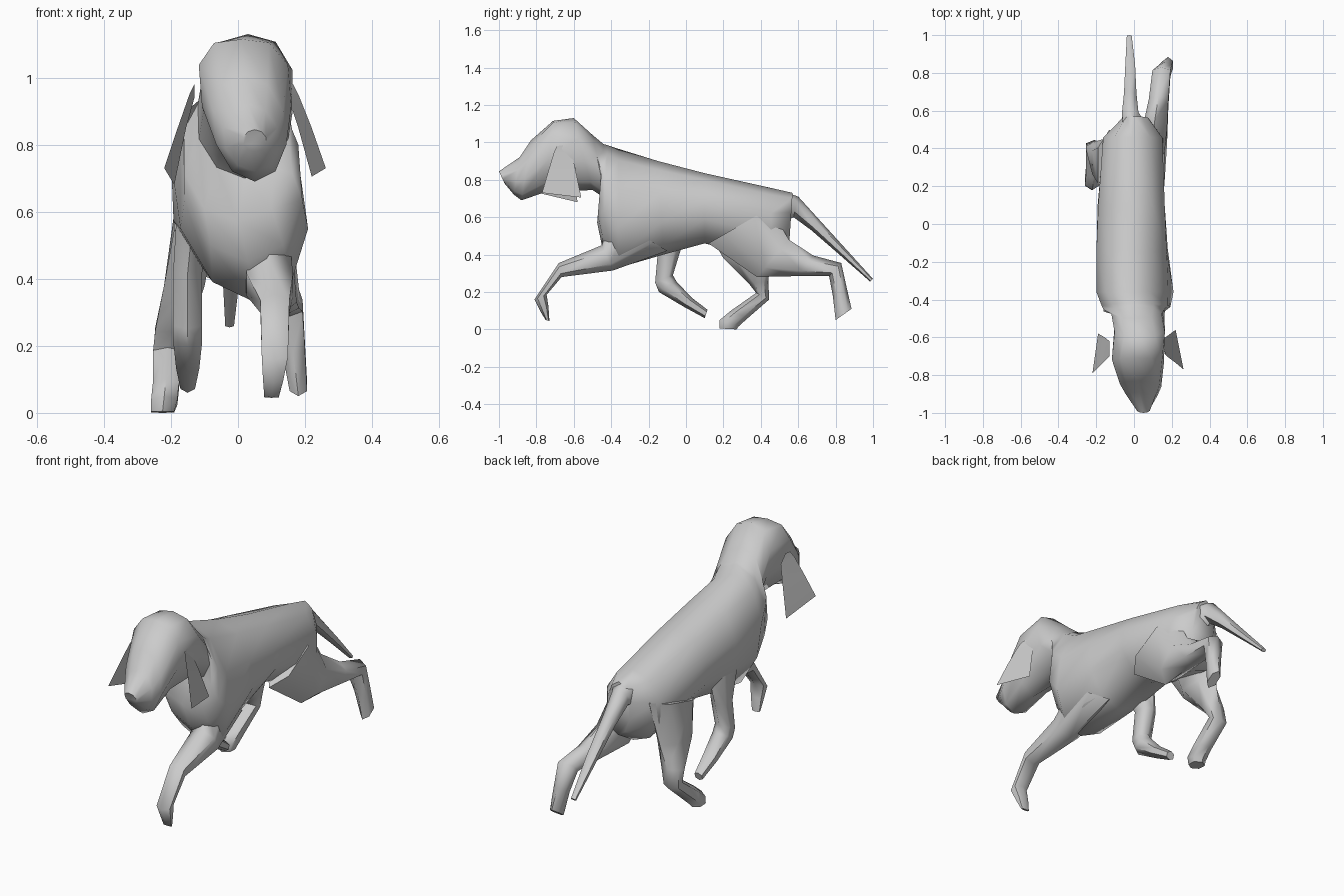
import bpy, bmesh, math


def finish(name, bm, angle):
    bmesh.ops.recalc_face_normals(bm, faces=bm.faces)
    me = bpy.data.meshes.new(name)
    bm.to_mesh(me)
    bm.free()
    ob = bpy.data.objects.new(name, me)
    bpy.context.collection.objects.link(ob)
    bpy.ops.object.select_all(action='DESELECT')
    ob.select_set(True)
    bpy.context.view_layer.objects.active = ob
    bpy.ops.object.shade_smooth_by_angle(angle=math.radians(angle))
    return ob


def loft(name, rings, sides=8):
    """Each ring: edge A (y, z), edge B (y, z), x at A, x at B, half width, bias of widest point."""
    bm = bmesh.new()
    loops = []
    for (ay, az), (by, bz), xa, xb, hw, bias in rings:
        loop = []
        for i in range(sides):
            t = 2 * math.pi * i / sides
            s = ((1 - math.cos(t)) / 2) ** bias
            loop.append(bm.verts.new((xa + (xb - xa) * s + hw * math.sin(t),
                                      ay + (by - ay) * s, az + (bz - az) * s)))
        loops.append(loop)
    for p, q in zip(loops, loops[1:]):
        for i in range(sides):
            j = (i + 1) % sides
            bm.faces.new((p[i], p[j], q[j], q[i]))
    bm.faces.new(loops[0])
    bm.faces.new(loops[-1])
    return finish(name, bm, 60)


def limb(name, rings, sides=6):
    return loft(name, [(a, b, x, x, hw, 1) for a, b, x, hw in rings], sides)


# Body, neck and head in one skin: back edge, belly edge
loft("body_and_head", [
    ((0.57, 0.73), (0.55, 0.43), 0.00, 0.02, 0.07, 1),
    ((0.46, 0.755), (0.45, 0.37), -0.01, 0.00, 0.165, 1),
    ((0.10, 0.835), (0.10, 0.46), -0.01, -0.02, 0.185, 1),
    ((-0.15, 0.90), (-0.12, 0.40), -0.02, 0.00, 0.195, 1),
    ((-0.36, 0.965), (-0.36, 0.33), -0.04, 0.05, 0.20, 1),
    ((-0.42, 0.985), (-0.45, 0.45), -0.01, 0.03, 0.185, 1),
    ((-0.44, 0.99), (-0.475, 0.57), 0.00, 0.00, 0.17, 1),
    ((-0.50, 1.04), (-0.43, 0.70), 0.01, 0.02, 0.14, 1),
    ((-0.60, 1.13), (-0.50, 0.745), 0.03, 0.03, 0.14, 1.2),
    ((-0.71, 1.115), (-0.75, 0.735), 0.01, 0.04, 0.14, 1.5),
    ((-0.83, 1.01), (-0.88, 0.69), 0.02, 0.05, 0.11, 1),
    ((-0.89, 0.92), (-0.92, 0.72), 0.03, 0.05, 0.085, 1),
    ((-1.00, 0.845), (-0.97, 0.78), 0.05, 0.05, 0.035, 1),
], 10)

# Tail
limb("tail", [
    ((0.53, 0.735), (0.52, 0.57), 0.0, 0.07),
    ((0.60, 0.71), (0.575, 0.60), -0.02, 0.05),
    ((0.70, 0.60), (0.67, 0.53), -0.02, 0.038),
    ((0.85, 0.435), (0.82, 0.40), -0.02, 0.03),
    ((1.00, 0.27), (0.985, 0.255), -0.025, 0.015),
])

# Hind leg kicked back
limb("hind_leg_right", [
    ((0.45, 0.65), (0.12, 0.46), 0.10, 0.07),
    ((0.55, 0.48), (0.38, 0.28), 0.11, 0.075),
    ((0.68, 0.395), (0.60, 0.285), 0.13, 0.06),
    ((0.83, 0.355), (0.765, 0.285), 0.145, 0.055),
    ((0.86, 0.22), (0.785, 0.18), 0.165, 0.04),
    ((0.885, 0.11), (0.80, 0.05), 0.18, 0.03),
])

# Planted hind leg
limb("hind_leg_left", [
    ((0.50, 0.62), (0.12, 0.52), -0.13, 0.07),
    ((0.45, 0.38), (0.20, 0.38), -0.16, 0.07),
    ((0.44, 0.26), (0.34, 0.24), -0.195, 0.06),
    ((0.445, 0.16), (0.375, 0.195), -0.21, 0.05),
    ((0.33, 0.06), (0.24, 0.10), -0.215, 0.045),
    ((0.28, 0.015), (0.18, 0.05), -0.22, 0.045),
    ((0.27, 0.0), (0.18, 0.005), -0.225, 0.04),
])

# Foreleg reaching forward
limb("front_leg_right", [
    ((-0.40, 0.60), (-0.10, 0.42), 0.08, 0.08),
    ((-0.45, 0.45), (-0.39, 0.315), 0.095, 0.08),
    ((-0.68, 0.355), (-0.665, 0.28), 0.11, 0.05),
    ((-0.81, 0.16), (-0.745, 0.185), 0.11, 0.045),
    ((-0.775, 0.09), (-0.735, 0.12), 0.105, 0.035),
    ((-0.75, 0.05), (-0.73, 0.045), 0.10, 0.025),
])

# Folded foreleg
limb("front_leg_left", [
    ((-0.25, 0.62), (0.00, 0.60), -0.13, 0.06),
    ((-0.15, 0.42), (-0.03, 0.42), -0.15, 0.05),
    ((-0.165, 0.25), (-0.07, 0.29), -0.15, 0.05),
    ((-0.145, 0.20), (-0.05, 0.255), -0.15, 0.05),
    ((-0.01, 0.12), (0.03, 0.17), -0.15, 0.04),
    ((0.10, 0.06), (0.115, 0.105), -0.15, 0.025),
])


# Thin hanging ears, folded across the middle
def ear(name, rows):
    bm = bmesh.new()
    vs = [[bm.verts.new(p) for p in row] for row in rows]
    for p, q in zip(vs, vs[1:]):
        bm.faces.new((p[0], p[1], q[1], q[0]))
    finish(name, bm, 20)


ear("ear_right", [
    ((0.165, -0.69, 0.98), (0.16, -0.66, 0.985)),
    ((0.18, -0.705, 0.95), (0.15, -0.61, 0.94)),
    ((0.22, -0.735, 0.85), (0.18, -0.59, 0.85)),
    ((0.262, -0.77, 0.73), (0.22, -0.56, 0.705)),
])
ear("ear_left", [
    ((-0.13, -0.70, 0.98), (-0.13, -0.66, 0.985)),
    ((-0.145, -0.715, 0.95), (-0.13, -0.62, 0.94)),
    ((-0.18, -0.75, 0.85), (-0.155, -0.60, 0.85)),
    ((-0.22, -0.79, 0.73), (-0.19, -0.58, 0.68)),
])
